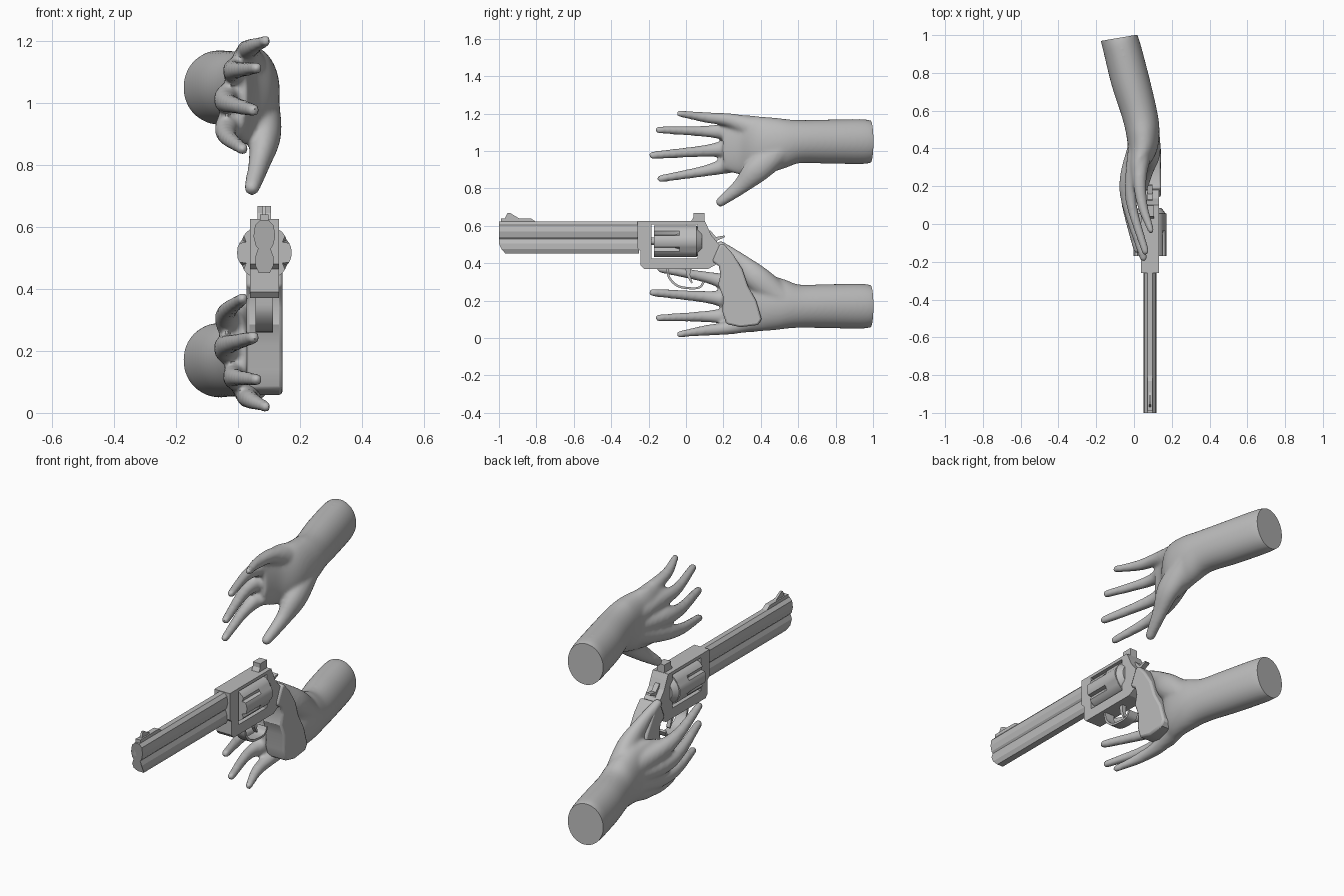
import bpy, bmesh, math
from mathutils import Vector, Matrix

if "Cube" in bpy.data.objects:
    bpy.data.objects.remove(bpy.data.objects["Cube"])

GX = 0.085   # centre plane of the revolver
grey = bpy.data.materials.new("grey")
grey.diffuse_color = (0.5, 0.5, 0.5, 1)
grey.use_nodes = True
grey.node_tree.nodes["Principled BSDF"].inputs["Base Color"].default_value = grey.diffuse_color


def finish(bm, name, smooth=None, bevel=0):
    bmesh.ops.recalc_face_normals(bm, faces=bm.faces)
    me = bpy.data.meshes.new(name)
    bm.to_mesh(me)
    bm.free()
    me.materials.append(grey)
    ob = bpy.data.objects.new(name, me)
    bpy.context.collection.objects.link(ob)
    if bevel:
        b = ob.modifiers.new("bevel", 'BEVEL')
        b.width, b.segments, b.limit_method = bevel, 2, 'ANGLE'
        b.angle_limit = math.radians(50)
    if smooth:
        bpy.context.view_layer.objects.active = ob
        ob.select_set(True)
        bpy.ops.object.shade_smooth_by_angle(angle=math.radians(smooth))
        ob.select_set(False)
    return ob


def side_plate(name, pts, half, smooth=None, bevel=0, x=GX):
    """Outline in (y, z), extruded across x."""
    bm = bmesh.new()
    f = bm.faces.new([bm.verts.new((x - half, y, z)) for y, z in pts])
    r = bmesh.ops.extrude_face_region(bm, geom=[f])
    bmesh.ops.translate(bm, vec=(2 * half, 0, 0),
                        verts=[v for v in r['geom'] if isinstance(v, bmesh.types.BMVert)])
    return finish(bm, name, smooth, bevel)


def loft(bm, rings):
    rows = [[bm.verts.new(p) for p in ring] for ring in rings]
    n = len(rows[0])
    for a, b in zip(rows, rows[1:]):
        for i in range(n):
            bm.faces.new((a[i], a[(i + 1) % n], b[(i + 1) % n], b[i]))
    bm.faces.new(rows[0])
    bm.faces.new(rows[-1][::-1])


def spline(pts, steps=6):
    p = [Vector(q) for q in pts]
    p = [2 * p[0] - p[1]] + p + [2 * p[-1] - p[-2]]
    out = []
    for a, b, c, d in zip(p, p[1:], p[2:], p[3:]):
        for k in range(steps):
            t = k / steps
            out.append(0.5 * (2 * b + (c - a) * t + (2 * a - 5 * b + 4 * c - d) * t * t
                              + (3 * b - a - 3 * c + d) * t ** 3))
    return out + [p[-2]]


def tube(bm, pts, n=20, tip=False):
    """Points are (x, y, z, radius across x, radius the other way)."""
    path = spline(pts)
    rings = []
    for i, q in enumerate(path):
        t = (path[min(i + 1, len(path) - 1)] - path[max(i - 1, 0)])
        t = Vector(t[:3]).normalized()
        u = (Vector((1, 0, 0)) - t * t.x).normalized()
        v = t.cross(u)
        rings.append([Vector(q[:3]) + u * q[3] * math.cos(a) + v * q[4] * math.sin(a)
                      for a in (2 * math.pi * k / n for k in range(n))])
    loft(bm, rings)
    if tip:
        bmesh.ops.create_icosphere(bm, subdivisions=3, radius=pts[-1][3],
                                   matrix=Matrix.Translation(pts[-1][:3]))


# ---- hands: lofted forearm, palm and fingers fused into one skin
def hand(name, flip):
    bm = bmesh.new()
    tube(bm, [(-.097, 1.04, 1.05, .088, .10), (-.083, .99, 1.05, .096, .112), (-.066, .94, 1.05, .10, .12),
              (-.02, .76, 1.05, .102, .118), (.025, .6, 1.05, .095, .116), (.045, .5, 1.04, .09, .138),
              (.045, .4, 1.03, .078, .155), (.015, .3, 1.03, .05, .16), (-.0, .2, 1.03, .03, .13)], 32)
    tube(bm, [(.05, .44, 1.09, .06, .08), (.03, .25, 1.16, .038, .04), (.045, .1, 1.18, .028, .028),
              (.09, -.035, 1.2, .018, .018)], tip=True)
    tube(bm, [(.03, .42, 1.07, .06, .06), (-.005, .24, 1.10, .042, .048), (-.012, .1, 1.105, .028, .03),
              (.06, -.145, 1.113, .02, .02)], tip=True)
    tube(bm, [(.03, .42, 1.02, .06, .06), (-.03, .24, 1.015, .046, .05), (-.032, .1, 1.0, .031, .032),
              (.05, -.178, .977, .021, .021)], tip=True)
    tube(bm, [(.03, .42, .98, .06, .07), (-.028, .24, .93, .044, .048), (-.035, .1, .893, .03, .03),
              (.015, -.135, .852, .02, .02)], tip=True)
    tube(bm, [(.06, .5, 1.0, .075, .07), (.085, .38, .90, .055, .07), (.07, .29, .81, .036, .044),
              (.045, .185, .727, .026, .026)], tip=True)
    ob = finish(bm, name)
    m = ob.modifiers.new("fuse", 'REMESH')
    m.mode, m.voxel_size = 'VOXEL', 0.009
    s = ob.modifiers.new("soften", 'SMOOTH')
    s.factor, s.iterations = 0.5, 10
    dg = bpy.context.evaluated_depsgraph_get()
    skin = bpy.data.meshes.new_from_object(ob.evaluated_get(dg))
    bpy.data.objects.remove(ob)
    bm = bmesh.new()
    bm.from_mesh(skin)
    # flat cut across the forearm
    cut = bmesh.ops.bisect_plane(bm, geom=bm.verts[:] + bm.edges[:] + bm.faces[:], plane_co=(-.083, .985, 1.05),
                                 plane_no=(-.17, 1, 0), clear_outer=True)
    bmesh.ops.contextual_create(bm, geom=[e for e in cut['geom_cut'] if isinstance(e, bmesh.types.BMEdge)])
    if flip:
        for v in bm.verts:
            v.co.z = 1.22 - v.co.z
    finish(bm, name, smooth=40)


hand("upper_hand", False)
hand("lower_hand", True)

# ---- barrel with underlug, chamfered at the lower muzzle
half = [(.014, .622), (.03, .605), (.035, .57), (.028, .54), (.02, .53), (.029, .505), (.029, .475), (.018, .452)]
sect = half + [(-x, z) for x, z in half[::-1]]
bm = bmesh.new()
loft(bm, [[(GX + x, -1 + max(0, .49 - z) * .9, z) for x, z in sect], [(GX + x, -.25, z) for x, z in sect]])
finish(bm, "barrel")


def rod(name, y0, y1, z, r, n=16, r2=None, smooth=None, turn=0):
    bm = bmesh.new()
    loft(bm, [[(GX + rr * math.cos(turn + 2 * math.pi * k / n), y, z + rr * math.sin(turn + 2 * math.pi * k / n))
               for k in range(n)] for y, rr in ((y0, r), (y1, r2 or r))])
    return finish(bm, name, smooth)


rod("muzzle", -1.0, -.97, .572, .028, 8)
rod("ejector_rod", -.965, -.9, .49, .017, 6)
side_plate("front_sight_ramp", [(-.99, .61), (-.99, .64), (-.83, .64), (-.785, .61)], .014)
side_plate("front_sight_blade", [(-.97, .635), (-.955, .668), (-.94, .668), (-.885, .635)], .006)

# ---- frame with the cylinder window cut through
frame = side_plate("frame", [(-.26, .625), (.10, .625), (.115, .595), (.135, .55), (.185, .49), (.19, .42),
                             (.165, .395), (.12, .37), (-.225, .37), (-.243, .39), (-.243, .465), (-.26, .48)], .047)
cutter = side_plate("window_cutter", [(-.185, .425), (.062, .425), (.062, .608), (-.185, .608)], .2)
b = frame.modifiers.new("window", 'BOOLEAN')
b.operation, b.object, b.solver = 'DIFFERENCE', cutter, 'EXACT'
cut_mesh = bpy.data.meshes.new_from_object(frame.evaluated_get(bpy.context.evaluated_depsgraph_get()))
frame.modifiers.clear()
frame.data = cut_mesh
bpy.data.objects.remove(cutter)

# ---- fluted cylinder: flutes over the front, plain band at the rear
def drum(y, deep):
    ring = []
    for k in range(6):
        for off, r in ((-21, .086), (-11, .088), (0, .088), (11, .088), (21, .086), (30, .086 - deep)):
            a = math.radians(k * 60 + off)
            ring.append((GX + r * math.cos(a), y, .517 + r * math.sin(a)))
    return ring


bm = bmesh.new()
loft(bm, [drum(-.17, .018), drum(-.06, .018), drum(-.035, .003), drum(.055, .003)])
finish(bm, "cylinder", smooth=25)
rod("cylinder_axle", -.2, .07, .517, .02, 12)
rod("recoil_shield", .056, .085, .517, .082, 24, .06, 30)

# ---- rear sight, hammer, trigger and guard
side_plate("rear_sight", [(.025, .62), (.04, .645), (.04, .668), (.098, .668), (.098, .62)], .022)
side_plate("hammer", [(.11, .57), (.13, .575), (.16, .54), (.205, .548), (.21, .54), (.165, .52),
                      (.18, .47), (.12, .47)], .014)
side_plate("trigger", [(-.005, .38), (.005, .33), (.03, .29), (.035, .296), (.022, .335), (.025, .38)], .011)
arc = spline([(-.105, .38, 0), (-.095, .32, 0), (-.045, .272, 0), (.03, .26, 0), (.08, .268, 0), (.1, .3, 0)], 4)
mid = Vector((0, .35, 0))
inner = [p + (mid - p).normalized() * .012 for p in arc]
side_plate("trigger_guard", [(p.x, p.y) for p in arc + inner[::-1]], .028, smooth=30)

# ---- grip
side_plate("grip", [(.14, .41), (.175, .385), (.185, .34), (.172, .285), (.198, .22), (.195, .14), (.215, .075),
                    (.29, .058), (.385, .07), (.405, .1), (.375, .2), (.33, .28), (.30, .37), (.25, .45),
                    (.20, .505), (.18, .50)], .058, smooth=35, bevel=.02)
